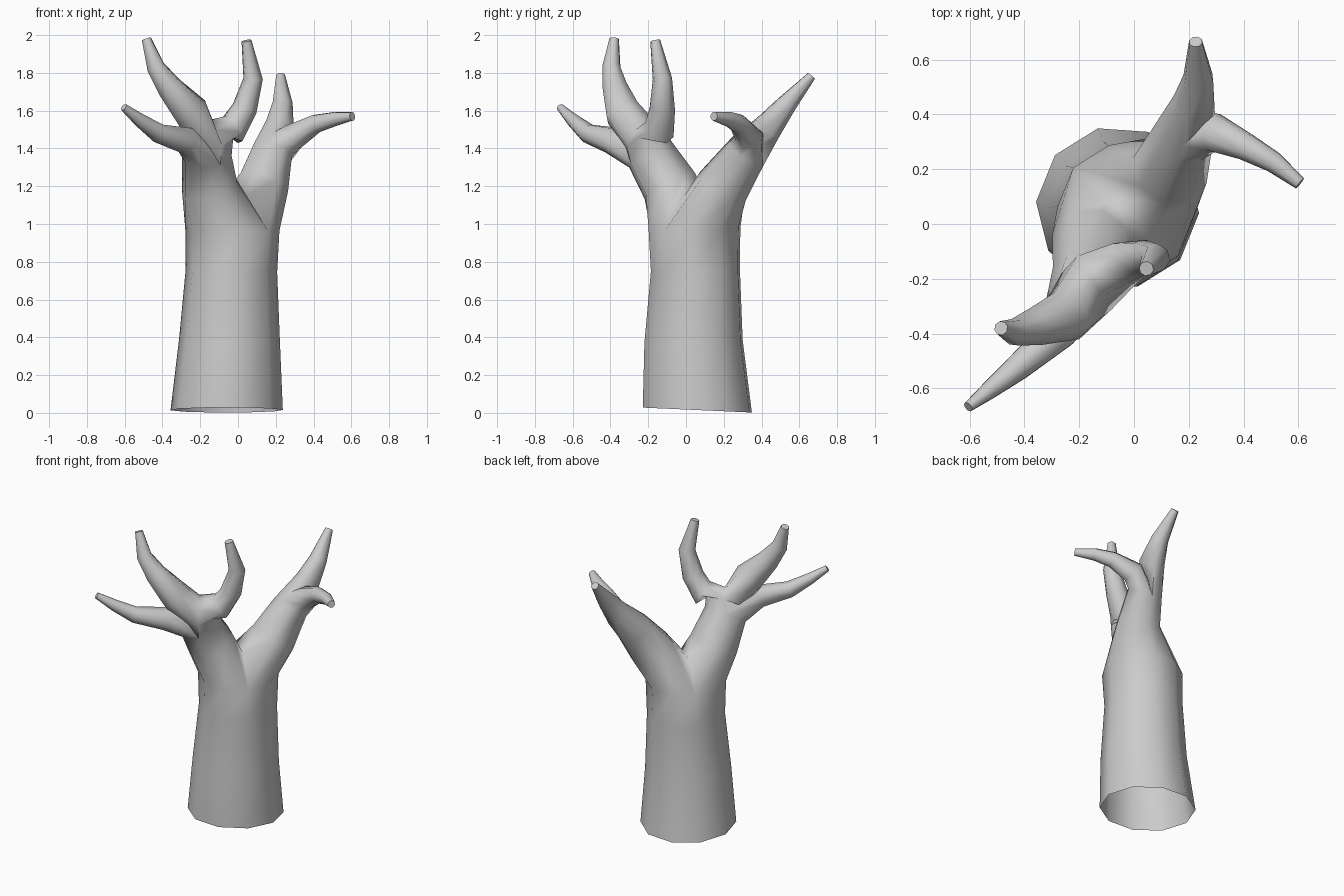
import bpy, bmesh, math
from mathutils import Vector as V

if "Cube" in bpy.data.objects:
    bpy.data.objects.remove(bpy.data.objects["Cube"])

bm = bmesh.new()


def frame(d):
    d = V(d).normalized()
    u = V((1, 0, 0)) - d * d.x
    if u.length < 0.3:
        u = V((0, 1, 0)) - d * d.y
    u.normalize()
    return u, d.cross(u)


def ring(c, d, r, n, phase):
    u, w = frame(d)
    return [bm.verts.new(V(c) + (u * math.cos(phase + math.tau * i / n)
            + w * math.sin(phase + math.tau * i / n)) * r) for i in range(n)]


def grow(loop, path, cap=False):
    """Loft the loop through a path of (x, y, z, radius)."""
    n = len(loop)
    pts = [sum((v.co for v in loop), V()) / n] + [V(p[:3]) for p in path]
    for k in range(1, len(pts)):
        d = (pts[k] - pts[k - 1]).normalized()
        if k + 1 < len(pts):
            d += (pts[k + 1] - pts[k]).normalized()
        u, w = frame(d)
        # phase that twists least against the previous loop
        mid = sum((v.co for v in loop), V()) / n
        sx = sy = 0
        for i, v in enumerate(loop):
            q = v.co - mid
            a = math.atan2(q.dot(w), q.dot(u)) - math.tau * i / n
            sx += math.cos(a)
            sy += math.sin(a)
        new = ring(pts[k], d, path[k - 1][3], n, math.atan2(sy, sx))
        for i in range(n):
            j = (i + 1) % n
            bm.faces.new((loop[i], loop[j], new[j], new[i]))
        loop = new
    if cap:
        bm.faces.new(loop)
    return loop


def fork(loop, toward, lift, k):
    """Split a loop in two across a raised saddle of k points."""
    n, h = len(loop), len(loop) // 2
    mid = sum((v.co for v in loop), V()) / n
    side = lambda s: sum(((loop[(s + i) % n].co - mid).dot(V(toward))
                          for i in range(h + 1)))
    s = max(range(n), key=side)
    a = [loop[(s + i) % n] for i in range(h + 1)]
    b = [loop[(s + h + i) % n] for i in range(n - h + 1)]
    saddle = []
    for i in range(1, k + 1):
        t = i / (k + 1)
        p = a[-1].co.lerp(a[0].co, t) + V(lift) * math.sin(math.pi * t) ** 0.7
        saddle.append(bm.verts.new(p))
    return a + saddle, b + saddle[::-1]


# trunk, open underneath
base = ring((-0.06, 0.06, 0.015), (0, 0.045, 1), 0.298, 10, math.radians(-4))
trunk = grow(base, [(-0.045, 0.04, 0.38, 0.268), (-0.035, 0.05, 0.75, 0.243),
                    (-0.03, 0.045, 0.97, 0.25)])
left, right = fork(trunk, (-0.55, -0.8, 0), (0.01, 0.0, 0.2), 2)

# front left limb with three branches
left = grow(left, [(-0.15, -0.085, 1.2, 0.155), (-0.165, -0.19, 1.37, 0.135)])
low, left = fork(left, (-0.6, -0.8, 0), (-0.03, -0.06, 0.11), 3)
grow(low, [(-0.28, -0.40, 1.445, 0.072), (-0.42, -0.52, 1.48, 0.052),
           (-0.52, -0.60, 1.55, 0.036), (-0.605, -0.667, 1.618, 0.02)], True)
left = grow(left, [(-0.145, -0.215, 1.46, 0.125)])
inner, outer = fork(left, (0.85, 0.5, 0), (0, 0, 0.08), 3)
grow(inner, [(-0.03, -0.14, 1.5, 0.085), (0.035, -0.125, 1.61, 0.068),
             (0.08, -0.125, 1.77, 0.052), (0.045, -0.163, 1.97, 0.027)], True)
grow(outer, [(-0.245, -0.335, 1.59, 0.098), (-0.36, -0.375, 1.72, 0.07),
             (-0.435, -0.395, 1.83, 0.05), (-0.485, -0.38, 1.98, 0.026)], True)

# back right limb with two branches
right = grow(right, [(0.13, 0.195, 1.2, 0.145), (0.175, 0.315, 1.37, 0.115)])
side, tall = fork(right, (0.8, -0.5, 0), (0.02, 0.02, 0.1), 3)
grow(side, [(0.29, 0.335, 1.46, 0.075), (0.41, 0.28, 1.53, 0.052),
            (0.51, 0.225, 1.555, 0.04), (0.605, 0.148, 1.57, 0.024)], True)
grow(tall, [(0.22, 0.435, 1.51, 0.082), (0.235, 0.53, 1.63, 0.057),
            (0.225, 0.665, 1.785, 0.025)], True)

bmesh.ops.recalc_face_normals(bm, faces=bm.faces)
mesh = bpy.data.meshes.new("bare_tree")
bm.to_mesh(mesh)
bm.free()
tree = bpy.data.objects.new("bare_tree", mesh)
bpy.context.collection.objects.link(tree)
bpy.context.view_layer.objects.active = tree
tree.select_set(True)
bpy.ops.object.shade_smooth_by_angle(angle=math.radians(75))
